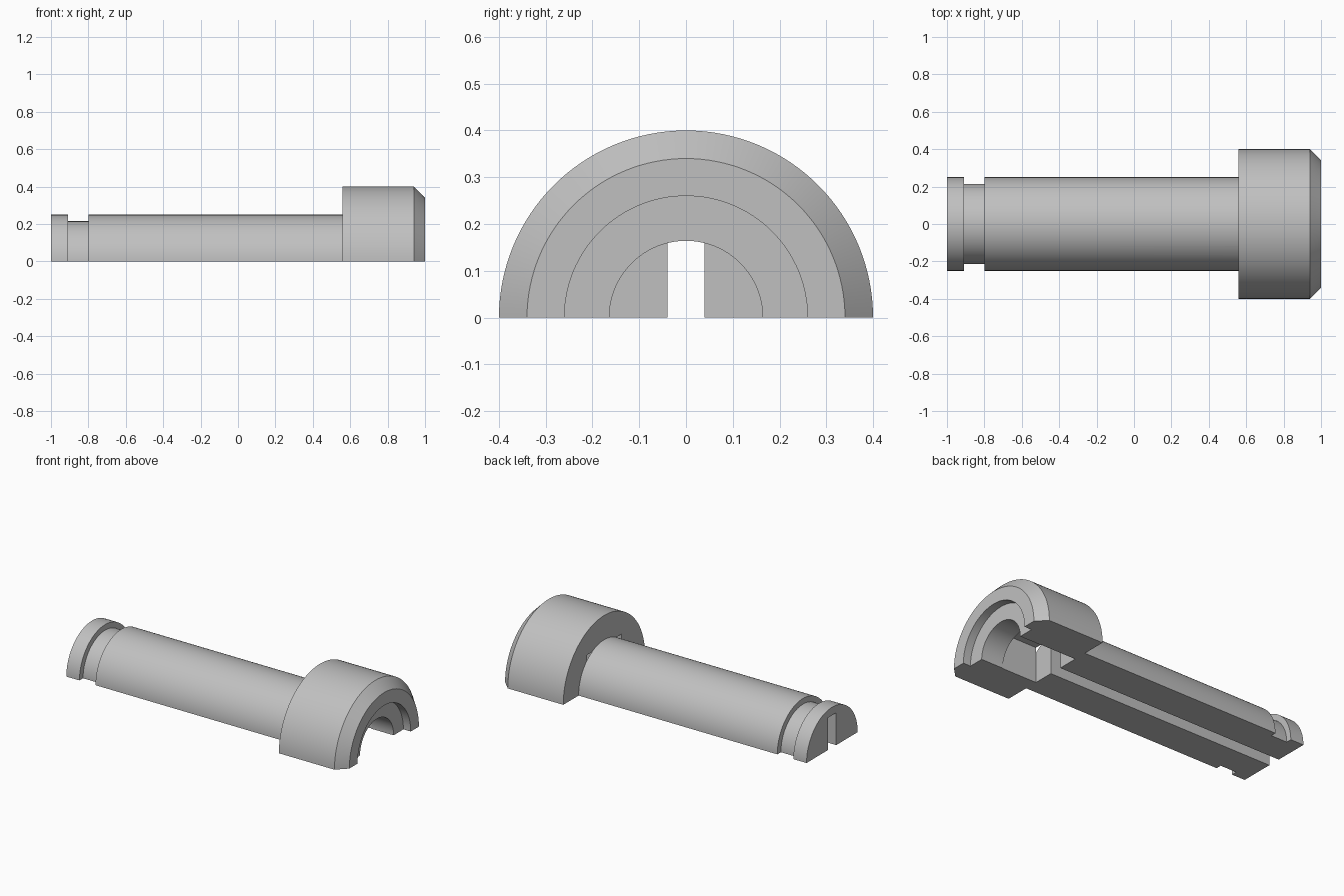
import bpy, bmesh, math

cube = bpy.data.objects.get("Cube")
if cube:
    bpy.data.objects.remove(cube, do_unlink=True)

# Single grey material
grey = bpy.data.materials.new("plain_grey")
grey.use_nodes = True
colour = (0.53, 0.53, 0.53, 1)
grey.diffuse_color = colour
grey.node_tree.nodes["Principled BSDF"].inputs["Base Color"].default_value = colour


def add_object(name, bm):
    bmesh.ops.recalc_face_normals(bm, faces=bm.faces)
    mesh = bpy.data.meshes.new(name)
    bm.to_mesh(mesh)
    bm.free()
    obj = bpy.data.objects.new(name, mesh)
    bpy.context.collection.objects.link(obj)
    mesh.materials.append(grey)
    return obj


def half_turned(name, profile, steps=64):
    """Turn an (x, radius) profile through half a circle and close its flat base."""
    bm = bmesh.new()
    verts = [bm.verts.new((x, r, 0)) for x, r in profile]
    edges = [bm.edges.new(pair) for pair in zip(verts, verts[1:])]
    bmesh.ops.spin(bm, geom=verts + edges, cent=(0, 0, 0), axis=(1, 0, 0),
                   angle=math.pi, steps=steps)
    bmesh.ops.remove_doubles(bm, verts=bm.verts, dist=0.0001)
    for v in bm.verts:
        if abs(v.co.z) < 0.0001:
            v.co.z = 0
    rim = [e for e in bm.edges if e.is_boundary]
    bmesh.ops.holes_fill(bm, edges=rim, sides=0)
    return add_object(name, bm)


def cut_box(target, name, x0, x1, half_width, height):
    """Cut an upright box, open at the base, out of the target."""
    bm = bmesh.new()
    bmesh.ops.create_cube(bm, size=1)
    for v in bm.verts:
        v.co.x = x1 if v.co.x > 0 else x0
        v.co.y = math.copysign(half_width, v.co.y)
        v.co.z = height if v.co.z > 0 else -0.1
    cutter = add_object(name, bm)
    cutter.hide_render = True
    mod = target.modifiers.new(name, 'BOOLEAN')
    mod.operation = 'DIFFERENCE'
    mod.solver = 'EXACT'
    mod.object = cutter
    bpy.context.view_layer.objects.active = target
    bpy.ops.object.modifier_apply(modifier=name)
    bpy.data.objects.remove(cutter, do_unlink=True)


# Shaft with groove, chamfered head, shallow recess and round bore
sleeve = half_turned("half_sleeve", [
    (-1, 0), (-1, 0.25), (-0.91, 0.25), (-0.91, 0.215), (-0.8, 0.215),
    (-0.8, 0.25), (0.56, 0.25), (0.56, 0.4), (0.94, 0.4), (1, 0.34),
    (1, 0.26), (0.95, 0.26), (0.95, 0.164), (0.79, 0.164), (0.79, 0)])

# Square-sided pocket in the head, then the long slot down the shaft
cut_box(sleeve, "pocket_cutter", 0.56, 0.8, 0.167, 0.22)
cut_box(sleeve, "slot_cutter", -1.1, 0.6, 0.04, 0.2)

# Smooth round walls, crisp corners
bpy.ops.object.select_all(action='DESELECT')
sleeve.select_set(True)
bpy.context.view_layer.objects.active = sleeve
bpy.ops.object.shade_smooth_by_angle(angle=math.radians(25))
